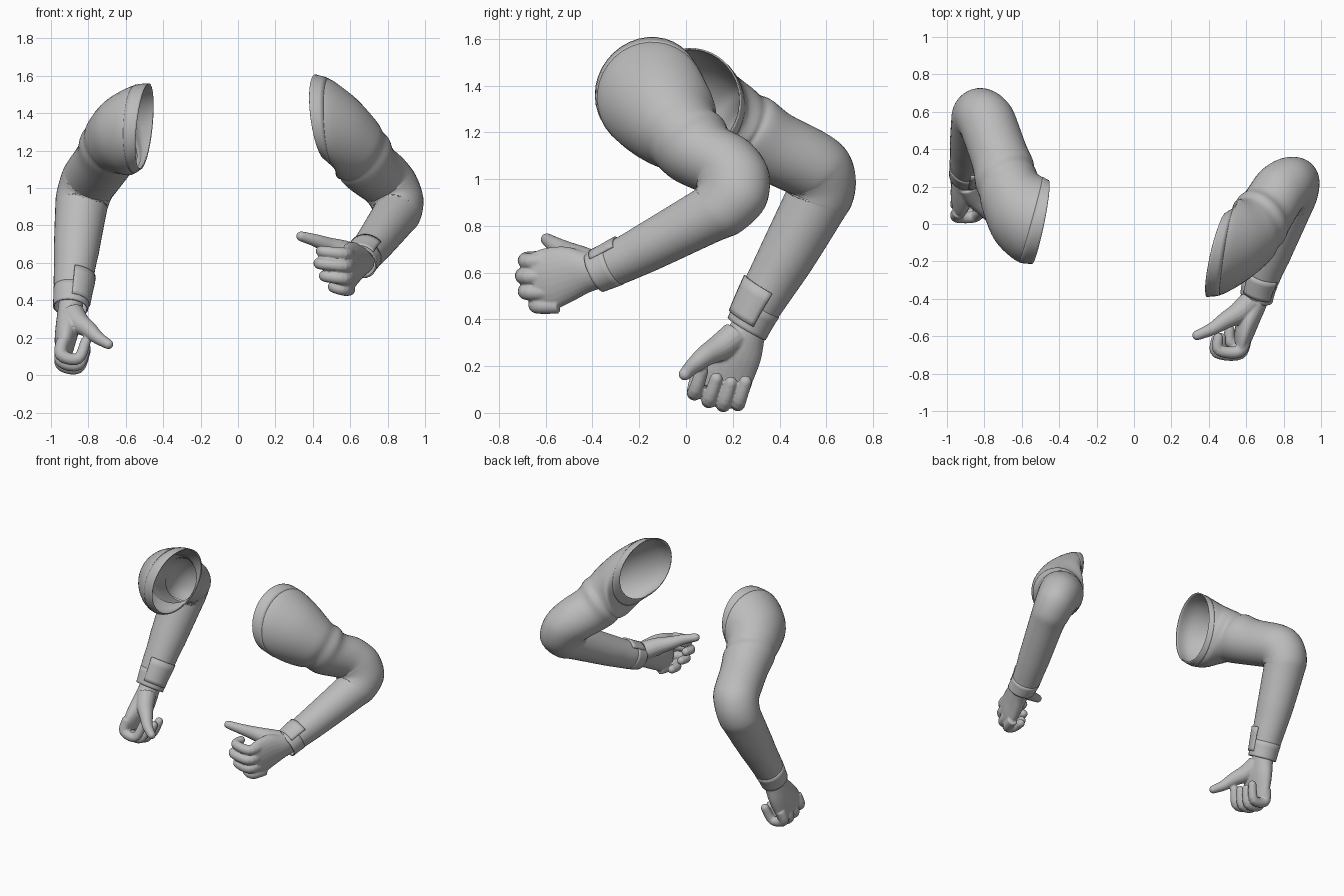
import bpy, bmesh, math
from mathutils import Vector as V

if "Cube" in bpy.data.objects:
    bpy.data.objects.remove(bpy.data.objects["Cube"])

N = 36      # sides of a sleeve
STEPS = 5   # rings between two key rings

grey = bpy.data.materials.new("plain grey")
grey.diffuse_color = (0.5, 0.5, 0.5, 1)
grey.use_nodes = True
grey.node_tree.nodes["Principled BSDF"].inputs["Base Color"].default_value = grey.diffuse_color


def finish(name, bm, thickness=0.0, fuse=False):
    me = bpy.data.meshes.new(name)
    bm.to_mesh(me)
    bm.free()
    me.materials.append(grey)
    ob = bpy.data.objects.new(name, me)
    bpy.context.collection.objects.link(ob)
    bpy.ops.object.select_all(action='DESELECT')
    ob.select_set(True)
    bpy.context.view_layer.objects.active = ob
    if fuse:
        r = ob.modifiers.new("fuse", 'REMESH')
        r.mode, r.voxel_size, r.use_smooth_shade = 'VOXEL', 0.006, True
        s = ob.modifiers.new("soften", 'SMOOTH')
        s.factor, s.iterations = 0.5, 4
    else:
        bpy.ops.object.shade_smooth_by_angle(angle=math.radians(50))
    if thickness:
        s = ob.modifiers.new("cloth", 'SOLIDIFY')
        s.thickness, s.offset = thickness, -1
    return ob


def spline(keys, steps=STEPS):
    """Smooth rings (centre, u, v) through the key rings."""
    out = []
    for i in range(len(keys) - 1):
        four = [keys[max(0, min(len(keys) - 1, i + k))] for k in (-1, 0, 1, 2)]
        for s in range(steps):
            t = s / steps
            out.append(tuple(
                0.5 * (2 * b + (c - a) * t + (2 * a - 5 * b + 4 * c - d) * t * t
                       + (3 * b - a - 3 * c + d) * t ** 3)
                for a, b, c, d in zip(*four)))
    return out + [keys[-1]]


def loft(bm, rings, n=N, scale=1.0, arc=None, caps=False):
    """Skin rings into a tube, or into a partial strip when arc is given."""
    lo, hi = arc or (0, n)
    rows = []
    for c, u, v in rings:
        rows.append([bm.verts.new(c + scale * (u * math.cos(2 * math.pi * j / n)
                                               + v * math.sin(2 * math.pi * j / n)))
                     for j in range(lo, hi + (1 if arc else 0))])
    m, faces = len(rows[0]), []
    for a, b in zip(rows, rows[1:]):
        for j in range(m - 1 if arc else m):
            k = (j + 1) % m
            faces.append(bm.faces.new((a[j], a[k], b[k], b[j])))
    if caps:
        faces += [bm.faces.new(rows[0]), bm.faces.new(rows[-1])]
        bmesh.ops.recalc_face_normals(bm, faces=faces)


def sleeve(side, hem, hem_n, upper, crease, a, f, lower, elbow):
    """Bent sleeve: open shoulder, upper arm, fan around the elbow crease, forearm."""
    a, f, hem_n, crease = V(a).normalized(), V(f).normalized(), V(hem_n).normalized(), V(crease)

    def across(n, ref):
        return (ref - n * ref.dot(n)).normalized()

    out = (a - f).normalized()
    d0, d1 = across(a, out), across(f, out)

    def ring(c, n, ref, ru, rv):
        u = across(n, ref)
        return V(c), u * ru, n.cross(u) * rv

    keys = [ring(hem, hem_n, d0, 0.235, 0.222)]
    for x, y, z, mix, r in upper:
        keys.append(ring((x, y, z), hem_n.lerp(a, mix).normalized(), d0, r, r))
    for t, ru, rv in elbow:
        n = a.slerp(f, t)
        u = across(n, out) if t not in (0, 1) else (d0, d1)[t]
        keys.append((crease + u * (ru + 0.006), u * ru, n.cross(u) * rv))
    for x, y, z, r in lower:
        keys.append(ring((x, y, z), f, d1, r, r))
    rings = spline(keys)
    # soft cloth ripples along the forearm
    start = (len(keys) - len(lower)) * STEPS
    for i in range(start, len(rings) - STEPS):
        c, u, v = rings[i]
        rings[i] = (c, u, v * (1 + 0.015 * math.sin(i * 1.3)))

    bm = bmesh.new()
    loft(bm, rings)
    finish(side + "_sleeve", bm, 0.006)
    # shoulder hem band
    bm = bmesh.new()
    loft(bm, rings[:5], scale=1.008)
    finish(side + "_shoulder_hem", bm, 0.006)
    # cuff band and its raised flap
    bm = bmesh.new()
    loft(bm, rings[-6:], scale=1.025)
    finish(side + "_cuff", bm, 0.006)
    bm = bmesh.new()
    loft(bm, rings[-8:-2], scale=1.10, arc=(10, 20))
    finish(side + "_cuff_flap", bm, 0.014)


def digit(bm, pts, radii, n=16):
    """Round-ended finger along a bent path."""
    path = spline([(V(p), V((r, 0, 0)), V()) for p, r in zip(pts, radii)], 5)
    rings, u = [], None
    for i, (c, r, _) in enumerate(path):
        t = (path[min(i + 1, len(path) - 1)][0] - path[max(i - 1, 0)][0]).normalized()
        u = t.orthogonal() if u is None else u - t * u.dot(t)
        u.normalize()
        rings.append((c, u * r.x, t.cross(u) * r.x))
    # rounded tip
    c, ru, rv = rings[-1]
    r = ru.length
    for q in (0.35, 0.7, 1.0, 1.3, 1.5):
        rings.append((c + t * r * math.sin(q), ru * math.cos(q), rv * math.cos(q)))
    loft(bm, rings, n, caps=True)


def hand(side, palm, wide, thick, fingers, thumb):
    """Palm, fingers and thumb fused into one soft hand."""
    bm = bmesh.new()
    wide, thick = V(wide).normalized(), V(thick).normalized()
    keys = [(V((x, y, z)), wide * w, thick * t) for x, y, z, w, t in palm]
    loft(bm, spline(keys), 24, caps=True)
    for pts in fingers:
        digit(bm, pts, (0.036, 0.034, 0.031, 0.028))
    digit(bm, thumb, (0.064, 0.058, 0.046, 0.035, 0.027))
    finish(side + "_hand", bm, fuse=True)


# Raised arm on the +x side
sleeve("left", (0.44, -0.165, 1.38), (0.966, -0.226, 0.135),
       [(0.51, -0.14, 1.34, 0.15, 0.235), (0.58, -0.085, 1.27, 0.45, 0.214),
        (0.637, -0.037, 1.207, 0.75, 0.184), (0.66, -0.005, 1.178, 0.9, 0.168),
        (0.68, 0.025, 1.15, 1, 0.170), (0.71, 0.065, 1.105, 1, 0.158)],
       (0.762, 0.055, 0.945), (0.6, 0.51, -0.61), (-0.30, -0.86, -0.41),
       [(0.73, -0.17, 0.705, 0.104), (0.675, -0.31, 0.635, 0.093),
        (0.655, -0.39, 0.60, 0.088)],
       [(0, 0.150, 0.152), (0.25, 0.160, 0.144), (0.5, 0.160, 0.134),
        (0.75, 0.139, 0.124), (1, 0.122, 0.117)])
fingers = []
for z, dy, dx in ((0.66, 0, 0), (0.595, -0.012, -0.012), (0.528, 0, 0.015), (0.470, 0.045, 0.06)):
    fingers.append([(0.595, -0.59 + dy, z - 0.01), (0.565, -0.68 + dy, z - 0.012),
                    (0.455 + dx, -0.675 + dy, z), (0.45 + dx, -0.61 + dy, z + 0.005)])
hand("left",
     [(0.67, -0.34, 0.61, 0.07, 0.065), (0.645, -0.42, 0.605, 0.088, 0.066),
      (0.615, -0.50, 0.595, 0.118, 0.062), (0.59, -0.58, 0.575, 0.132, 0.054),
      (0.575, -0.645, 0.572, 0.115, 0.040)],
     (0, -0.15, 1), (0.95, -0.3, 0), fingers,
     [(0.62, -0.42, 0.64), (0.56, -0.475, 0.665), (0.49, -0.515, 0.69),
      (0.42, -0.56, 0.718), (0.338, -0.595, 0.742)])

# Lowered arm on the -x side
sleeve("right", (-0.50, 0.01, 1.33), (-0.98, 0.19, 0.09),
       [(-0.565, 0.03, 1.31, 0.15, 0.235), (-0.63, 0.09, 1.275, 0.45, 0.212),
        (-0.667, 0.18, 1.24, 0.75, 0.182), (-0.68, 0.225, 1.22, 0.9, 0.167),
        (-0.693, 0.27, 1.20, 1, 0.169), (-0.72, 0.36, 1.145, 1, 0.157)],
       (-0.785, 0.43, 0.94), (-0.40, 0.74, -0.53), (-0.10, -0.50, -0.86),
       [(-0.865, 0.425, 0.66, 0.120), (-0.885, 0.31, 0.46, 0.100),
        (-0.895, 0.26, 0.36, 0.092)],
       [(0, 0.151, 0.154), (0.25, 0.155, 0.15), (0.5, 0.151, 0.145),
        (0.75, 0.144, 0.142), (1, 0.135, 0.138)])
fingers = []
for i, zb in enumerate((0.088, 0.055, 0.038, 0.042)):
    y = 0.04 + 0.062 * i
    fingers.append([(-0.935, y + 0.025, zb + 0.10), (-0.945, y, zb + 0.02),
                    (-0.855, y - 0.002, zb), (-0.815, y + 0.028, zb + 0.09)])
hand("right",
     [(-0.89, 0.29, 0.41, 0.07, 0.065), (-0.90, 0.25, 0.33, 0.088, 0.066),
      (-0.912, 0.205, 0.25, 0.118, 0.064), (-0.925, 0.165, 0.175, 0.130, 0.056),
      (-0.932, 0.15, 0.105, 0.115, 0.042)],
     (0, -0.95, 0.2), (1, 0, -0.15), fingers,
     [(-0.885, 0.21, 0.33), (-0.85, 0.145, 0.28), (-0.80, 0.085, 0.245),
      (-0.75, 0.03, 0.20), (-0.693, -0.005, 0.165)])
